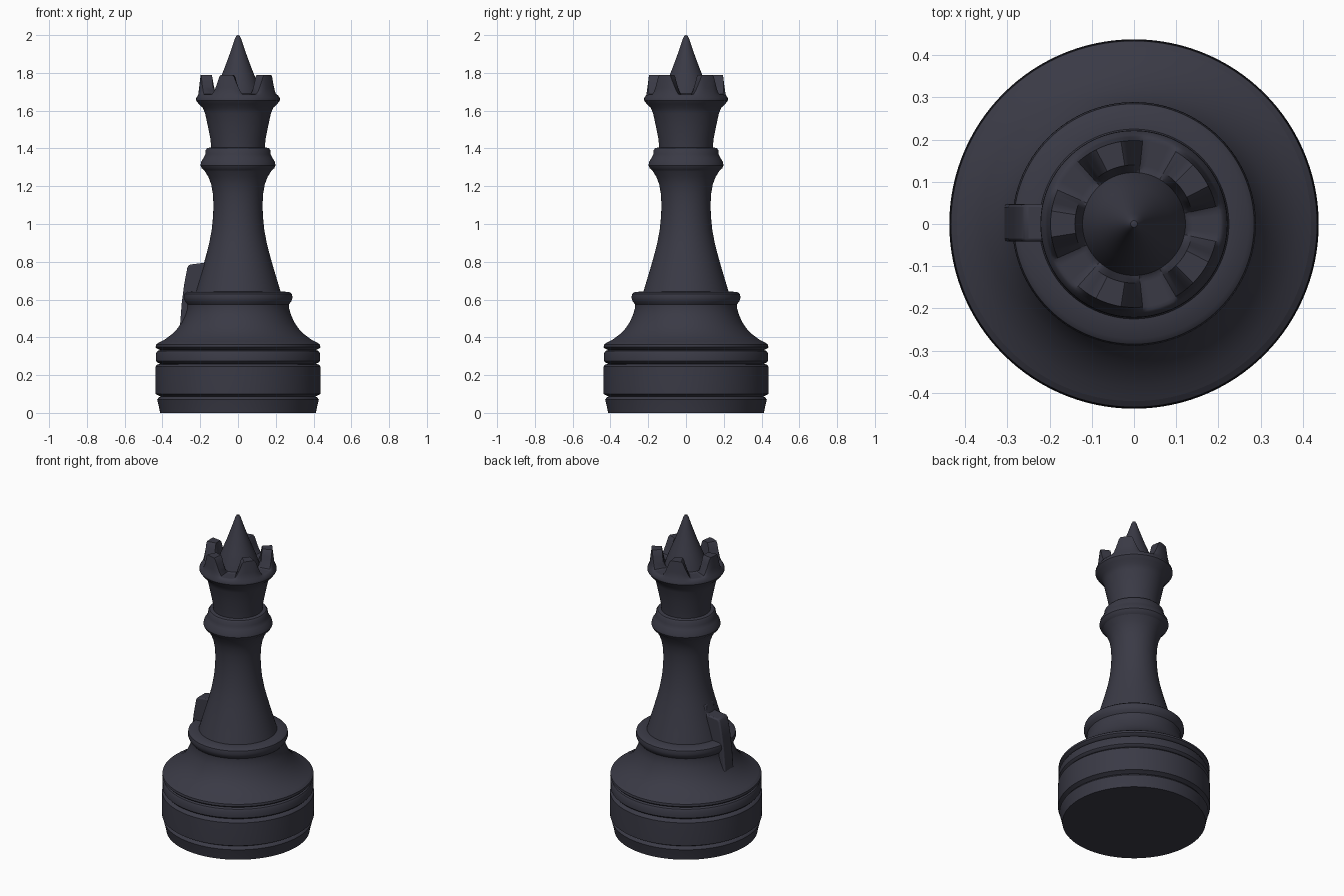
import bpy, bmesh, math

if "Cube" in bpy.data.objects:
    bpy.data.objects.remove(bpy.data.objects["Cube"])

SEG = 120
dark = bpy.data.materials.new("dark slate")
dark.diffuse_color = (0.042, 0.042, 0.060, 1)
dark.use_nodes = True
dark.node_tree.nodes["Principled BSDF"].inputs["Base Color"].default_value = dark.diffuse_color


def finish(name, bm, angle=35):
    bmesh.ops.remove_doubles(bm, verts=bm.verts, dist=0.0002)
    bmesh.ops.recalc_face_normals(bm, faces=bm.faces)
    mesh = bpy.data.meshes.new(name)
    bm.to_mesh(mesh)
    bm.free()
    mesh.materials.append(dark)
    ob = bpy.data.objects.new(name, mesh)
    bpy.context.collection.objects.link(ob)
    bpy.ops.object.select_all(action='DESELECT')
    ob.select_set(True)
    bpy.context.view_layer.objects.active = ob
    bpy.ops.object.shade_smooth_by_angle(angle=math.radians(angle))
    return ob


def lathe(name, profile, lift=lambda a: 0):
    """Spin (radius, z[, lift amount]) points; lift raises points by angle."""
    bm = bmesh.new()
    rings = []
    for r, z, *k in profile:
        k = k[0] if k else 0
        ring = []
        for i in range(SEG):
            a = 2 * math.pi * i / SEG
            ring.append(bm.verts.new((r * math.cos(a), r * math.sin(a), z + k * lift(a))))
        rings.append(ring)
    for lo, hi in zip(rings, rings[1:]):
        for i in range(SEG):
            j = (i + 1) % SEG
            bm.faces.new((lo[i], lo[j], hi[j], hi[i]))
    return finish(name, bm)


# Drum base with its three grooves
lathe("base", [(0, 0), (.412, 0), (.418, .03), (.428, .07), (.42, .082), (.41, .086),
               (.42, .092), (.437, .10), (.438, .17), (.437, .245), (.428, .255),
               (.413, .26), (.428, .268), (.434, .275), (.434, .315), (.427, .327),
               (.413, .333), (.428, .34), (.436, .348), (.434, .362), (.42, .372)])

# Sloping foot and its ring
lathe("foot", [(.42, .372), (.385, .39), (.352, .415), (.322, .445), (.298, .48),
               (.28, .52), (.27, .555), (.27, .575), (.282, .59), (.289, .61),
               (.285, .63), (.272, .64), (.225, .643)])

# Waisted stem
lathe("stem", [(.225, .643), (.208, .70), (.19, .76), (.17, .83), (.152, .90), (.139, .97),
               (.132, 1.04), (.130, 1.10), (.133, 1.16), (.142, 1.21), (.157, 1.25),
               (.178, 1.283)])

# Collar ring below the cup
lathe("collar", [(.178, 1.283), (.192, 1.295), (.199, 1.31), (.195, 1.33), (.182, 1.35),
                 (.173, 1.37), (.171, 1.392), (.163, 1.402), (.142, 1.406)])


# Crown cup with five flat-topped points and scalloped gaps
def crown_points(a):
    period = 2 * math.pi / 5
    d = abs((a - math.pi + period / 2) % period - period / 2)
    t = min(1, max(0, (0.44 - d) / 0.25))
    return 0.105 * t ** 1.3


lathe("crown", [(.142, 1.406), (.146, 1.45), (.160, 1.52), (.174, 1.585), (.186, 1.615),
                (.208, 1.635), (.222, 1.655), (.221, 1.668), (.211, 1.682),
                (.206, 1.685, .35), (.198, 1.685, 1), (.140, 1.685, 1),
                (.130, 1.685, .45), (.122, 1.69)], crown_points)

# Central spire
lathe("spire", [(.122, 1.69), (.108, 1.735), (.088, 1.785), (.066, 1.84), (.044, 1.90),
                (.025, 1.955), (.015, 1.985), (.008, 1.997), (0, 2.0)])

# Upright fin on the left side of the foot
bm = bmesh.new()
outline = [(-.20, .42), (-.335, .425), (-.308, .45), (-.298, .58), (-.285, .68),
           (-.268, .77), (-.258, .785), (-.175, .795), (-.165, .85), (-.13, .85)]
sides = [[bm.verts.new((x, y, z)) for x, z in outline] for y in (-.042, .048)]
bm.faces.new(sides[0])
bm.faces.new(sides[1][::-1])
for i in range(len(outline)):
    j = (i + 1) % len(outline)
    bm.faces.new((sides[0][j], sides[0][i], sides[1][i], sides[1][j]))
bmesh.ops.recalc_face_normals(bm, faces=bm.faces)
fin = finish("fin", bm)
bevel = fin.modifiers.new("soft edges", 'BEVEL')
bevel.width = 0.008
bevel.segments = 2
